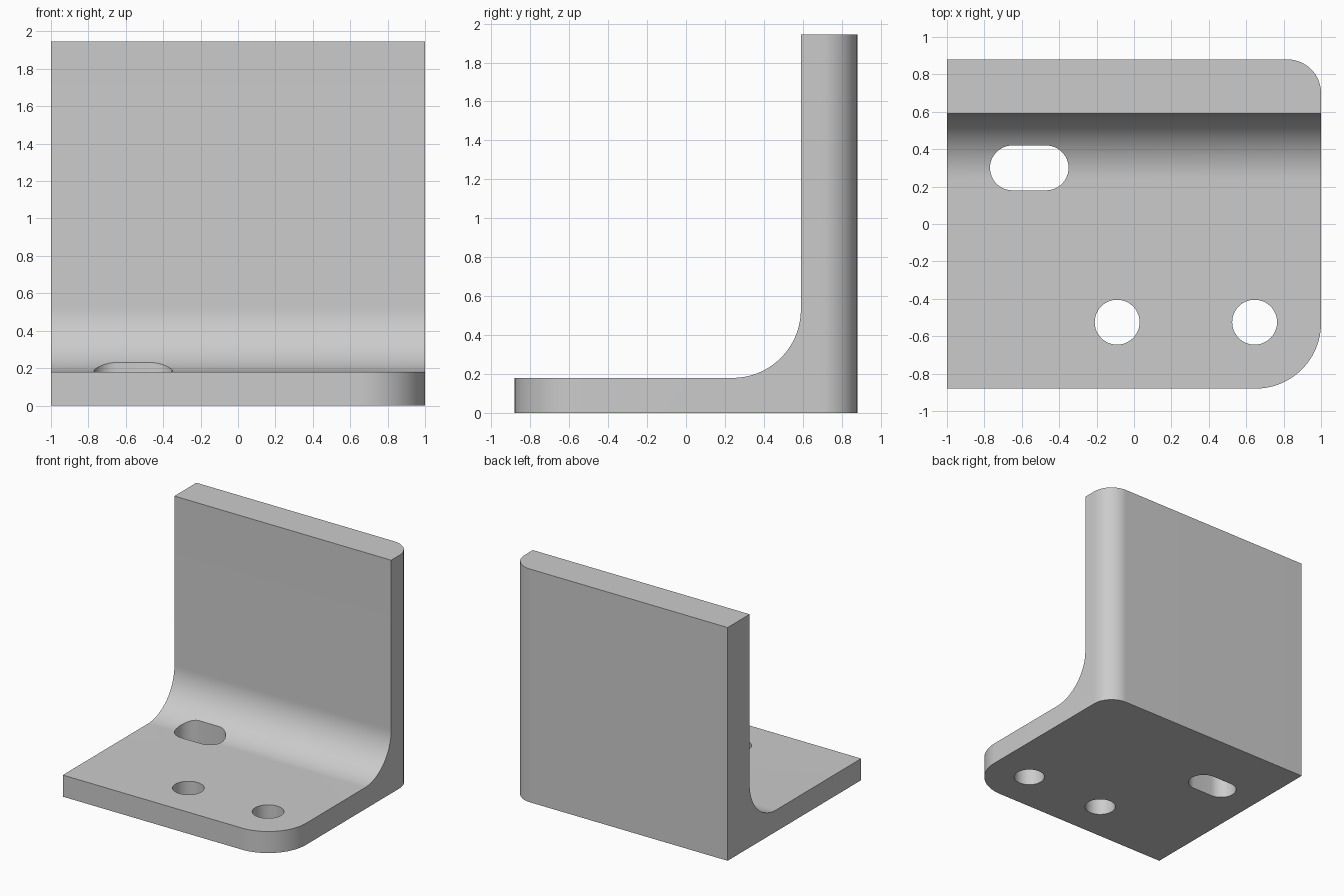
import bpy
import bmesh
from math import cos, sin, pi, radians
from mathutils import Vector

cube = bpy.data.objects.get("Cube")
if cube:
    bpy.data.objects.remove(cube, do_unlink=True)

WIDTH, DEPTH, HEIGHT = 2.0, 1.76, 1.945
X, Y = WIDTH / 2, DEPTH / 2
PLATE = 0.18        # base thickness
WALL_FRONT = 0.59   # front face of the upright
FILLET = 0.35
HOLE = 0.12

grey = bpy.data.materials.new("plain grey")
grey.use_nodes = True
colour = (0.6, 0.6, 0.6, 1)
grey.diffuse_color = colour
grey.node_tree.nodes["Principled BSDF"].inputs["Base Color"].default_value = colour


def arc(cx, cy, r, start, end, steps=24):
    """Points along an arc, angles in degrees."""
    angles = [radians(start + (end - start) * i / steps) for i in range(steps + 1)]
    return [(cx + r * cos(a), cy + r * sin(a)) for a in angles]


def prism(name, outline, place, direction):
    """Extrude a 2D outline, placed in space by a function, along a direction."""
    bm = bmesh.new()
    face = bm.faces.new([bm.verts.new(place(a, b)) for a, b in outline])
    result = bmesh.ops.extrude_face_region(bm, geom=[face])
    moved = [v for v in result["geom"] if isinstance(v, bmesh.types.BMVert)]
    bmesh.ops.translate(bm, verts=moved, vec=Vector(direction))
    bmesh.ops.recalc_face_normals(bm, faces=bm.faces)
    mesh = bpy.data.meshes.new(name)
    bm.to_mesh(mesh)
    bm.free()
    mesh.materials.append(grey)
    obj = bpy.data.objects.new(name, mesh)
    bpy.context.collection.objects.link(obj)
    return obj


def cut(target, cutter, operation):
    """Apply a boolean and discard the cutter."""
    cutter.hide_render = True
    mod = target.modifiers.new(cutter.name, 'BOOLEAN')
    mod.operation, mod.object, mod.solver = operation, cutter, 'EXACT'
    bpy.context.view_layer.objects.active = target
    bpy.ops.object.modifier_apply(modifier=mod.name)
    bpy.data.objects.remove(cutter, do_unlink=True)


def slot(cx, cy, half):
    """Round hole, or a slot along x when half is above zero."""
    right = arc(cx + half, cy, HOLE, -90, 90)
    left = arc(cx - half, cy, HOLE, 90, 270)
    return right + left if half else right + left[1:-1]


# Footprint with two rounded corners on the left side
footprint = [(-X, -Y)]
footprint += arc(X - 0.35, -Y + 0.35, 0.35, -90, 0)
footprint += arc(X - 0.18, Y - 0.18, 0.18, 0, 90)
footprint += [(-X, Y)]
bracket = prism("angle_bracket", footprint, lambda a, b: (a, b, 0), (0, 0, HEIGHT))

# Clear the space in front of the upright, leaving the inner fillet
space = [(-2, PLATE)]
space += arc(WALL_FRONT - FILLET, PLATE + FILLET, FILLET, -90, 0, 32)
space += [(WALL_FRONT, 3), (-2, 3)]
cut(bracket, prism("space_cutter", space, lambda a, b: (-2, a, b), (4, 0, 0)), 'DIFFERENCE')

# Two round holes and one slot through the base
for cx, cy, half in [(-0.09, -0.525, 0), (0.645, -0.525, 0), (-0.56, 0.3, 0.09)]:
    hole = prism("hole_cutter", slot(cx, cy, half), lambda a, b: (a, b, -1), (0, 0, 2))
    cut(bracket, hole, 'DIFFERENCE')

bpy.ops.object.select_all(action='DESELECT')
bracket.select_set(True)
bpy.context.view_layer.objects.active = bracket
bpy.ops.object.shade_smooth_by_angle(angle=radians(25))
